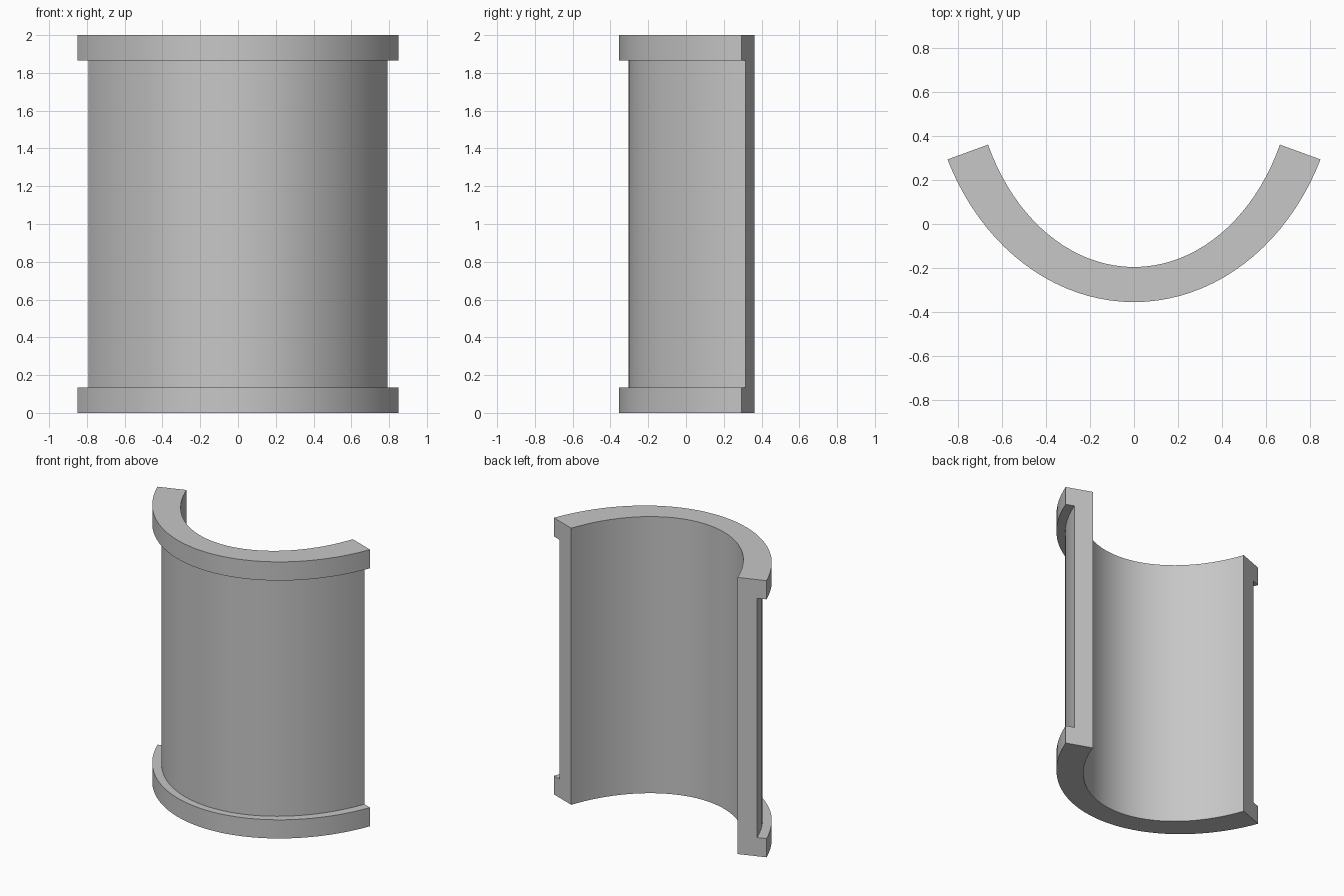
import bpy
import bmesh
from math import cos, sin, pi, radians

cube = bpy.data.objects.get("Cube")
if cube:
    bpy.data.objects.remove(cube, do_unlink=True)

grey = bpy.data.materials.new("plain grey")
grey.use_nodes = True
grey.diffuse_color = (0.57, 0.57, 0.57, 1)
grey.node_tree.nodes["Principled BSDF"].inputs["Base Color"].default_value = grey.diffuse_color

HEIGHT, FLANGE = 2.0, 0.135
CENTRE_Y = 0.77
START = radians(25)
SEGMENTS = 40

# Half-width and depth of each elliptical wall
INNER = (0.734, 0.966)
BODY = (0.872, 1.075)
RIM = (0.938, 1.126)

# C-shaped wall section: bore, lower flange, recessed body, upper flange
section = [
    (INNER, 0), (RIM, 0), (RIM, FLANGE), (BODY, FLANGE),
    (BODY, HEIGHT - FLANGE), (RIM, HEIGHT - FLANGE), (RIM, HEIGHT), (INNER, HEIGHT),
]

# Sweep the section around the arc
bm = bmesh.new()
rings = []
for i in range(SEGMENTS + 1):
    t = START + (pi - 2 * START) * i / SEGMENTS
    rings.append([bm.verts.new((a * cos(t), CENTRE_Y - b * sin(t), z))
                  for (a, b), z in section])
count = len(section)
for r, s in zip(rings, rings[1:]):
    for j in range(count):
        k = (j + 1) % count
        bm.faces.new((r[j], r[k], s[k], s[j]))

# Flat cut ends, split into flange, wall and flange
for ring in (rings[0], rings[-1]):
    bm.faces.new(ring)
bmesh.ops.recalc_face_normals(bm, faces=bm.faces)

mesh = bpy.data.meshes.new("flanged_half_shell")
bm.to_mesh(mesh)
bm.free()
mesh.materials.append(grey)
shell = bpy.data.objects.new("flanged_half_shell", mesh)
bpy.context.collection.objects.link(shell)

# Smooth curved walls with crisp rims
bpy.ops.object.select_all(action="DESELECT")
shell.select_set(True)
bpy.context.view_layer.objects.active = shell
bpy.ops.object.shade_smooth_by_angle(angle=radians(30))
